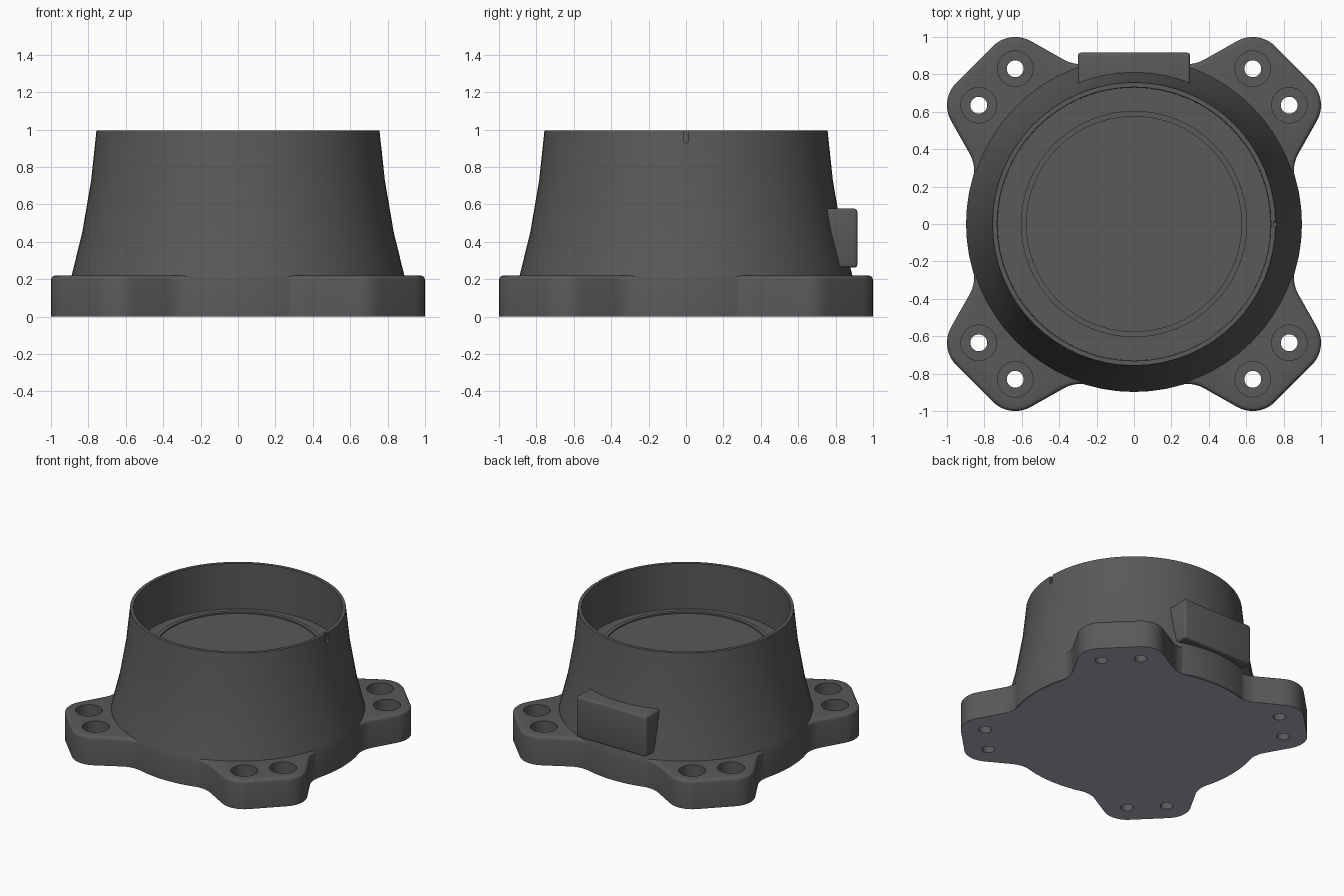
import bpy, bmesh, math
from mathutils import Vector, Matrix

cube = bpy.data.objects.get("Cube")
if cube:
    bpy.data.objects.remove(cube, do_unlink=True)


def make_material(name, rgb):
    mat = bpy.data.materials.new(name)
    mat.use_nodes = True
    mat.diffuse_color = (*rgb, 1)
    mat.node_tree.nodes["Principled BSDF"].inputs["Base Color"].default_value = (*rgb, 1)
    return mat


grey = make_material("dark_grey", (0.1, 0.1, 0.1))
slate = make_material("light_slate", (0.41, 0.42, 0.5))


def add_object(name, bm):
    bmesh.ops.recalc_face_normals(bm, faces=bm.faces[:])
    mesh = bpy.data.meshes.new(name)
    bm.to_mesh(mesh)
    bm.free()
    mesh.materials.append(grey)
    ob = bpy.data.objects.new(name, mesh)
    bpy.context.collection.objects.link(ob)
    return ob


def lathe(bm, profile, segments, centre=(0, 0)):
    """Closed solid from (radius, height) pairs, capped at both ends."""
    rings = []
    for r, z in profile:
        rings.append([bm.verts.new((centre[0] + r * math.cos(math.tau * i / segments),
                                    centre[1] + r * math.sin(math.tau * i / segments), z))
                      for i in range(segments)])
    for a, b in zip(rings, rings[1:]):
        for i in range(segments):
            j = (i + 1) % segments
            bm.faces.new((a[i], a[j], b[j], b[i]))
    bm.faces.new(rings[0][::-1])
    bm.faces.new(rings[-1])


def activate(ob):
    bpy.ops.object.select_all(action='DESELECT')
    ob.select_set(True)
    bpy.context.view_layer.objects.active = ob


def cut(ob, cutter):
    cutter.hide_render = True
    mod = ob.modifiers.new("cut", 'BOOLEAN')
    mod.operation = 'DIFFERENCE'
    mod.solver = 'EXACT'
    mod.object = cutter
    activate(ob)
    bpy.ops.object.modifier_apply(modifier=mod.name)
    bpy.data.objects.remove(cutter, do_unlink=True)


def smooth(ob, angle=35):
    activate(ob)
    bpy.ops.object.shade_smooth_by_angle(angle=math.radians(angle))


def paint_underside(ob):
    ob.data.materials.append(slate)
    index = len(ob.data.materials) - 1
    for face in ob.data.polygons:
        if face.normal.z < -0.9 and face.center.z < 0.01:
            face.material_index = index


def arc(centre, radius, start, end, steps):
    return [Vector((centre[0] + radius * math.cos(math.radians(start + (end - start) * i / steps)),
                    centre[1] + radius * math.sin(math.radians(start + (end - start) * i / steps))))
            for i in range(steps + 1)]


def extrude(bm, face, vec):
    out = bmesh.ops.extrude_face_region(bm, geom=[face], use_keep_orig=True)
    bmesh.ops.translate(bm, vec=vec,
                        verts=[g for g in out["geom"] if isinstance(g, bmesh.types.BMVert)])


# Flange outline: half a lobe, mirrored on the diagonal, then turned four times
HOLE = (0.83, 0.635)
half = arc((0, 0), 0.892, 0, 16, 4)
lobe = arc(HOLE, 0.17, -30, 45, 9)
p0, p1 = half[-1], Vector((0.846, 0.318))
p2 = p1.lerp(lobe[0], 0.25)
half += [p0 * (1 - t) ** 2 + p1 * 2 * t * (1 - t) + p2 * t * t for t in (0.2, 0.4, 0.6, 0.8, 1)]
half += lobe
quarter = half + [Vector((p.y, p.x)) for p in half[:0:-1]]
outline = [Matrix.Rotation(math.pi / 2 * k, 2) @ p for k in range(4) for p in quarter]

# Flange plate with rounded top edge
bm = bmesh.new()
extrude(bm, bm.faces.new([bm.verts.new((p.x, p.y, 0)) for p in outline]), (0, 0, 0.22))
bmesh.ops.recalc_face_normals(bm, faces=bm.faces[:])
rim = [e for e in bm.edges if all(v.co.z > 0.2 for v in e.verts)]
bmesh.ops.bevel(bm, geom=rim, offset=0.022, segments=3, profile=0.5, affect='EDGES')
flange = add_object("mounting_flange", bm)

# Counterbored bolt holes, two in each lobe
bm = bmesh.new()
for sx in (-1, 1):
    for sy in (-1, 1):
        for x, y in (HOLE, HOLE[::-1]):
            lathe(bm, [(0.045, -0.1), (0.045, 0.1), (0.095, 0.1), (0.095, 0.3)],
                  32, (sx * x, sy * y))
cut(flange, add_object("hole_cutter", bm))
paint_underside(flange)
smooth(flange)

# Flared housing running down flush with the flange, with bore, floor and rimmed disc
bm = bmesh.new()
lathe(bm, [(0.898, 0.004), (0.898, 0.185), (0.887, 0.23), (0.833, 0.45), (0.785, 0.73),
           (0.757, 0.995), (0.732, 0.995), (0.729, 0.645), (0.605, 0.645),
           (0.605, 0.69), (0.575, 0.69), (0.575, 0.68)], 64)
housing = add_object("flared_housing", bm)

# Index notch on the rim: a slot with a round lower end
bm = bmesh.new()
section = [Vector((0.013, 1.05))] + arc((0, 0.94), 0.013, 0, -180, 8) + [Vector((-0.013, 1.05))]
extrude(bm, bm.faces.new([bm.verts.new((0.745, p.x, p.y)) for p in section]), (0.1, 0, 0))
cut(housing, add_object("notch_cutter", bm))
paint_underside(housing)
smooth(housing, 25)

# Connector block on the back, rounded on its outer edges
bm = bmesh.new()
bmesh.ops.create_cube(bm, size=1, matrix=Matrix.Translation((0, 0.828, 0.42))
                      @ Matrix.Diagonal((0.6, 0.176, 0.315, 1)))
edges = [e for e in bm.edges if any(v.co.y > 0.83 for v in e.verts)]
bmesh.ops.bevel(bm, geom=edges, offset=0.016, segments=3, profile=0.5, affect='EDGES')
smooth(add_object("connector_block", bm))
